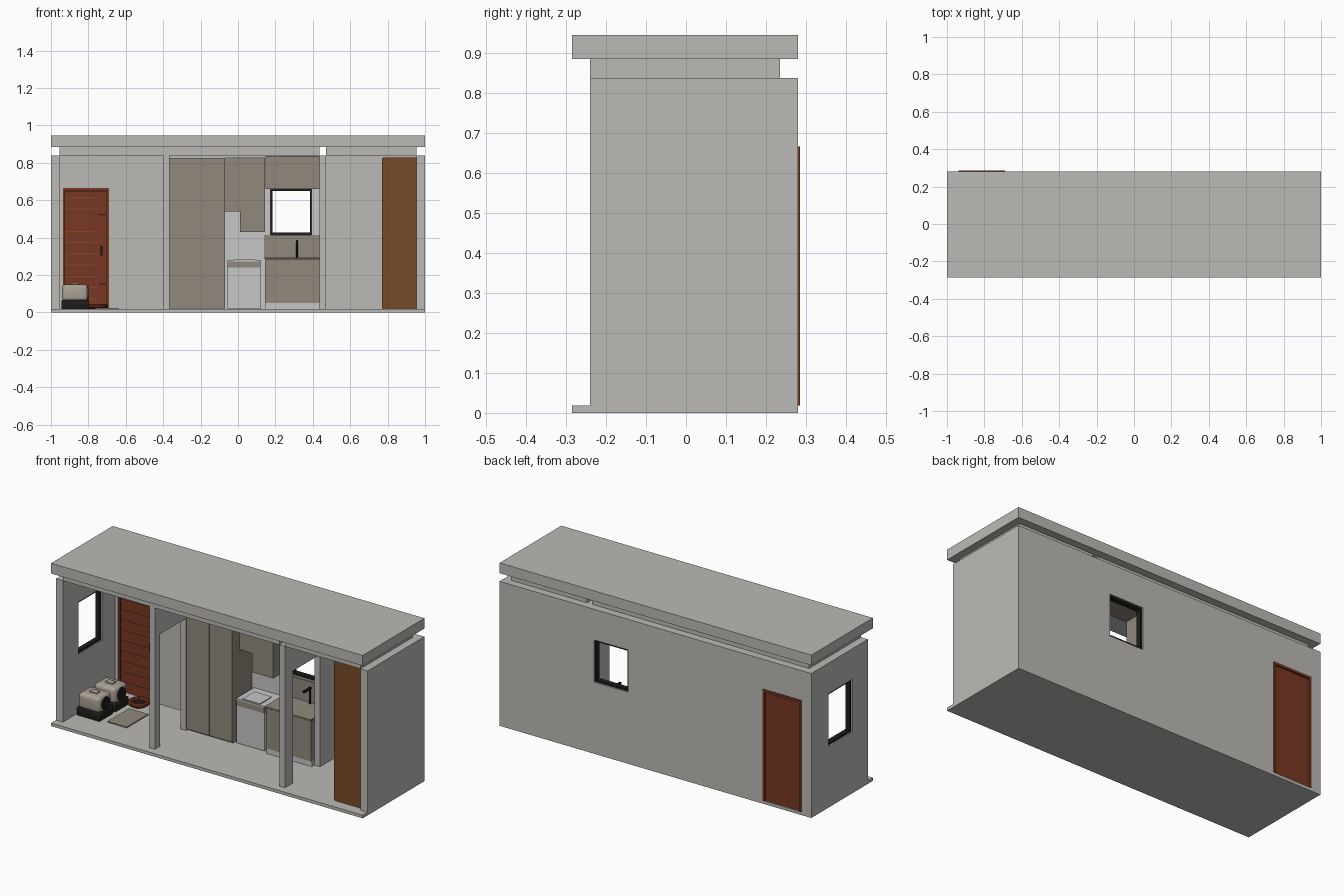
import bpy, math
from mathutils import Vector

if "Cube" in bpy.data.objects:
    bpy.data.objects.remove(bpy.data.objects["Cube"])

def mat(name, r, g, b):
    m = bpy.data.materials.new(name)
    m.diffuse_color = (r, g, b, 1)
    m.use_nodes = True
    m.node_tree.nodes["Principled BSDF"].inputs["Base Color"].default_value = m.diffuse_color
    return m

WALL = mat("concrete_grey", 0.50, 0.49, 0.465)
LIGHT = mat("light_grey", 0.57, 0.57, 0.57)
TAUPE = mat("taupe_cabinet", 0.285, 0.25, 0.205)
RED = mat("red_wood", 0.19, 0.038, 0.016)
ORANGE = mat("orange_wood", 0.24, 0.065, 0.025)
BROWN = mat("brown_wood", 0.18, 0.069, 0.021)
BLACK = mat("black", 0.014, 0.012, 0.011)
BEIGE = mat("beige_plastic", 0.40, 0.36, 0.30)

def box(name, x, y, z, m, bevel=0, segs=3):
    """Box given by (min, max) ranges on each axis."""
    vs = [(a, b, c) for a in x for b in y for c in z]
    fs = [(0, 1, 3, 2), (4, 6, 7, 5), (0, 4, 5, 1), (2, 3, 7, 6), (0, 2, 6, 4), (1, 5, 7, 3)]
    me = bpy.data.meshes.new(name)
    me.from_pydata(vs, [], fs)
    ob = bpy.data.objects.new(name, me)
    bpy.context.collection.objects.link(ob)
    if m:
        me.materials.append(m)
    if bevel:
        b = ob.modifiers.new("bevel", 'BEVEL')
        b.width, b.segments = bevel, segs
        for p in me.polygons:
            p.use_smooth = segs > 1
    return ob

def cut(ob, x, y, z):
    """Cut a box opening out of an object."""
    c = box("cutter", x, y, z, None)
    c.hide_render = True
    mod = ob.modifiers.new("cut", 'BOOLEAN')
    mod.operation, mod.solver, mod.object = 'DIFFERENCE', 'EXACT', c
    bpy.context.view_layer.objects.active = ob
    bpy.ops.object.modifier_apply(modifier=mod.name)
    bpy.data.objects.remove(c, do_unlink=True)

def cyl(name, r, depth, loc, m, rot=(0, 0, 0), verts=24):
    bpy.ops.mesh.primitive_cylinder_add(vertices=verts, radius=r, depth=depth, location=loc, rotation=rot)
    ob = bpy.context.object
    ob.name = name
    ob.data.materials.append(m)
    bpy.ops.object.shade_smooth_by_angle()
    return ob

# Shell: floor, roof, ceiling slabs
F, H = 0.018, 0.838
box("floor_slab", (-1, 1), (-0.285, 0.28), (0, F), WALL)
box("roof_slab", (-1, 1), (-0.285, 0.28), (0.885, 0.945), WALL)
box("ceiling_slab_left", (-0.955, 0.435), (-0.24, 0.235), (H, 0.885), WALL)
box("ceiling_slab_right", (0.47, 0.955), (-0.24, 0.235), (H, 0.885), WALL)

# Outer walls with openings
back = box("back_wall", (-1, 1), (0.235, 0.28), (F, H), WALL)
cut(back, (-0.935, -0.69), (0.2, 0.3), (F - 0.01, 0.664))
cut(back, (0.175, 0.393), (0.2, 0.3), (0.415, 0.66))
left = box("left_wall", (-1, -0.955), (-0.24, 0.235), (F, H), WALL)
cut(left, (-1.1, -0.9), (-0.097, 0.122), (0.355, 0.66))
box("left_wall_end", (-1, -0.955), (0.234, 0.236), (F, H), WALL)
box("right_wall", (0.955, 1), (-0.24, 0.236), (F, H), WALL)

# Partition walls with doorways
for name, x, y in (("left_partition", (-0.40, -0.365), (-0.195, 0.045)),
                   ("right_partition", (0.435, 0.47), (-0.165, 0.08))):
    p = box(name, x, (-0.24, 0.236), (F, H), WALL)
    cut(p, (x[0] - 0.1, x[1] + 0.1), y, (F - 0.01, 0.668))

# Window frames
fr = box("back_window_frame", (0.175, 0.393), (0.242, 0.272), (0.415, 0.66), BLACK)
cut(fr, (0.185, 0.386), (0.2, 0.3), (0.427, 0.65))
fr = box("side_window_frame", (-0.992, -0.963), (-0.097, 0.122), (0.355, 0.66), BLACK)
cut(fr, (-1.1, -0.9), (-0.087, 0.112), (0.367, 0.65))

# Entrance door: frame, leaf, slat lines, handles
fr = box("door_frame", (-0.937, -0.69), (0.238, 0.285), (F, 0.666), RED)
cut(fr, (-0.925, -0.702), (0.2, 0.3), (0.0, 0.652))
box("door_leaf", (-0.926, -0.701), (0.25, 0.274), (F, 0.653), RED)
for i in range(10):
    z = 0.07 + i * 0.06
    box("door_slat_line", (-0.922, -0.745), (0.247, 0.251), (z, z + 0.005), ORANGE)
for z in (0.15, 0.52, 0.645):
    box("door_dark_line", (-0.922 if z > 0.6 else -0.745, -0.705), (0.2475, 0.251), (z, z + 0.005), BLACK)
box("door_handle", (-0.735, -0.725), (0.235, 0.251), (0.305, 0.355), BLACK)

# Kitchen wall lining
lining = box("kitchen_lining", (-0.07, 0.435), (0.23, 0.2355), (F, 0.835), LIGHT)
cut(lining, (0.175, 0.393), (0.2, 0.3), (0.415, 0.66))

# Tall cabinet with two doors
box("tall_cabinet", (-0.365, -0.07), (0.056, 0.235), (F + 0.002, 0.826), TAUPE)
for x in ((-0.363, -0.219), (-0.216, -0.071)):
    box("tall_cabinet_door", x, (0.048, 0.056), (0.027, 0.824), TAUPE)

# Upper cabinets
box("upper_cabinet", (-0.07, 0.145), (0.115, 0.23), (0.54, 0.828), TAUPE)
box("hood_cabinet", (0.01, 0.145), (0.115, 0.23), (0.43, 0.54), TAUPE)
box("window_cabinet", (0.147, 0.435), (0.115, 0.23), (0.66, 0.837), TAUPE)

# Washing machine
box("washer_body", (-0.057, 0.123), (0.066, 0.228), (F + 0.004, 0.24), LIGHT)
box("washer_panel", (-0.055, 0.121), (0.064, 0.228), (0.24, 0.272), TAUPE)
box("washer_top", (-0.057, 0.123), (0.064, 0.228), (0.272, 0.28), LIGHT)
box("washer_lid", (-0.02, 0.09), (0.072, 0.18), (0.28, 0.285), LIGHT)

# Sink unit: plinth, cabinet, counter, splashback, tap
box("sink_plinth", (0.145, 0.435), (0.055, 0.23), (F, 0.05), LIGHT)
box("sink_cabinet", (0.145, 0.435), (0.05, 0.23), (0.05, 0.284), TAUPE)
box("counter_shadow_line", (0.147, 0.433), (0.048, 0.23), (0.284, 0.288), BLACK)
box("countertop", (0.14, 0.435), (0.045, 0.23), (0.288, 0.294), TAUPE)
box("splashback", (0.14, 0.435), (0.222, 0.231), (0.294, 0.413), TAUPE)
cyl("tap_post", 0.006, 0.095, (0.315, 0.21, 0.34), BLACK, verts=12)
box("tap_spout", (0.309, 0.321), (0.15, 0.216), (0.377, 0.388), BLACK)

# Wardrobe along the right wall
box("wardrobe", (0.775, 0.955), (-0.22, 0.235), (F, 0.828), BROWN)
for i in range(3):
    y = -0.22 + i * 0.1517
    box("wardrobe_door", (0.769, 0.775), (y, y + 0.149), (0.022, 0.826), BROWN)

# Two pet boxes with bases, round entrances and handles
for y in (-0.13, 0.015):
    box("pet_box_base", (-0.945, -0.797), (y, y + 0.125), (F, 0.066), BLACK, 0.006, 2)
    box("pet_box_body", (-0.94, -0.803), (y + 0.004, y + 0.121), (0.06, 0.15), BEIGE, 0.02, 4)
    cyl("pet_box_entrance", 0.036, 0.006, (-0.802, y + 0.0625, 0.103), BLACK, (0, math.pi / 2, 0))
    box("pet_box_handle", (-0.895, -0.848), (y + 0.045, y + 0.08), (0.148, 0.157), BEIGE, 0.003, 2)

# Floor mat and round pet bed
box("floor_mat", (-0.762, -0.638), (-0.108, 0.09), (F, 0.024), TAUPE)
cyl("pet_bed_base", 0.045, 0.012, (-0.752, 0.165, 0.024), BLACK)
bpy.ops.mesh.primitive_torus_add(major_radius=0.045, minor_radius=0.013, major_segments=28,
                                 minor_segments=10, location=(-0.752, 0.165, 0.033))
bed = bpy.context.object
bed.name = "pet_bed_rim"
bed.data.materials.append(RED)
bpy.ops.object.shade_smooth_by_angle()
